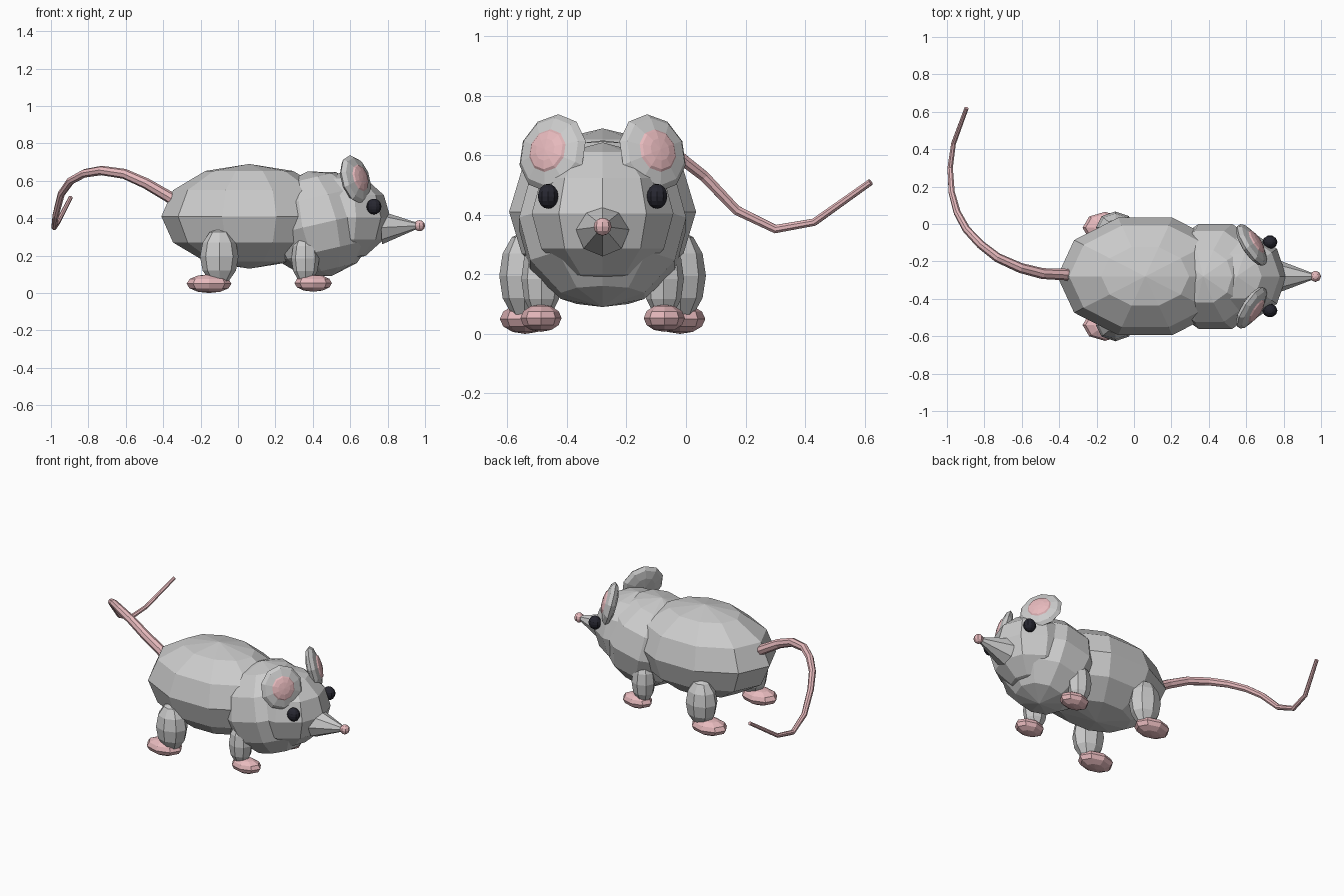
import bpy, bmesh
from math import radians, atan2
from mathutils import Matrix, Vector

if "Cube" in bpy.data.objects:
    bpy.data.objects.remove(bpy.data.objects["Cube"])

MID = -0.28  # y of the animal's plane of symmetry


def material(name, rgb):
    m = bpy.data.materials.new(name)
    m.diffuse_color = (*rgb, 1)
    m.use_nodes = True
    m.node_tree.nodes["Principled BSDF"].inputs["Base Color"].default_value = m.diffuse_color
    return m


PINK = material("pink skin", (0.80, 0.49, 0.51))
BLACK = material("black eye", (0.02, 0.02, 0.03))


def finish(bm, name, mat):
    mesh = bpy.data.meshes.new(name)
    bm.to_mesh(mesh)
    bm.free()
    ob = bpy.data.objects.new(name, mesh)
    bpy.context.collection.objects.link(ob)
    if mat:
        mesh.materials.append(mat)
    return ob


def ellipsoid(name, centre, radii, seg=10, rings=6, tilt=0, turn=0, mat=None):
    """Flat-faced ellipsoid with a vertex column on local +x; tilted about y, then turned about z."""
    bm = bmesh.new()
    bmesh.ops.create_uvsphere(bm, u_segments=seg, v_segments=rings, radius=1)
    v = min(bm.verts, key=lambda v: abs(v.co.z)).co
    align = Matrix.Rotation(-atan2(v.y, v.x), 4, 'Z')
    m = (Matrix.Translation(centre) @ Matrix.Rotation(radians(turn), 4, 'Z')
         @ Matrix.Rotation(radians(tilt), 4, 'Y') @ Matrix.Diagonal((*radii, 1)) @ align)
    bmesh.ops.transform(bm, matrix=m, verts=bm.verts)
    return finish(bm, name, mat)


# Torso, chest and head
ellipsoid("body", (0.06, MID, 0.41), (0.47, 0.33, 0.28))
ellipsoid("chest", (0.435, MID, 0.37), (0.30, 0.295, 0.287), tilt=-13)
ellipsoid("head", (0.55, MID, 0.405), (0.265, 0.25, 0.238))

# Snout cone with nose ball
bm = bmesh.new()
bmesh.ops.create_cone(bm, cap_ends=True, segments=8, radius1=0.09, radius2=0.014, depth=0.20)
axis = Vector((0.20, 0, 0.01)).to_track_quat('Z', 'Y').to_matrix().to_4x4()
bmesh.ops.transform(bm, matrix=Matrix.Translation((0.865, MID, 0.355)) @ axis, verts=bm.verts)
finish(bm, "snout", None)
ellipsoid("nose", (0.97, MID, 0.36), (0.03, 0.03, 0.03), seg=8, mat=PINK)

# Paired parts, one set per side
for label, s in (("left", 1), ("right", -1)):
    # Ears with pink inner discs
    ear = Vector((0.628, MID + s * 0.168, 0.607))
    turn = s * 33
    normal = Matrix.Rotation(radians(turn), 3, 'Z') @ Vector((0.966, 0, 0.259))
    ellipsoid(label + "_ear", ear, (0.135, 0.132, 0.04), tilt=75, turn=turn)
    ellipsoid(label + "_inner_ear", ear + normal * 0.03, (0.077, 0.075, 0.02),
              tilt=75, turn=turn, mat=PINK)
    # Eyes
    ellipsoid(label + "_eye", (0.727, MID + s * 0.183, 0.462), (0.04, 0.036, 0.042),
              rings=8, mat=BLACK)
    # Legs
    ellipsoid(label + "_front_leg", (0.36, MID + s * 0.205, 0.185), (0.075, 0.068, 0.135), seg=8)
    ellipsoid(label + "_hind_leg", (-0.10, MID + s * 0.262, 0.195), (0.103, 0.085, 0.15), seg=8)
    # Feet
    ellipsoid(label + "_front_foot", (0.402, MID + s * 0.207, 0.053), (0.10, 0.069, 0.046),
              seg=8, mat=PINK)
    ellipsoid(label + "_hind_foot", (-0.155, MID + s * 0.26, 0.05), (0.12, 0.085, 0.05),
              seg=8, mat=PINK)

# Tapering tail
path = [(-0.30, -0.28, 0.47), (-0.37, -0.27, 0.515), (-0.49, -0.265, 0.585),
        (-0.607, -0.235, 0.637), (-0.73, -0.18, 0.655), (-0.82, -0.11, 0.64),
        (-0.895, -0.03, 0.60), (-0.945, 0.06, 0.53), (-0.975, 0.17, 0.415),
        (-0.983, 0.30, 0.352), (-0.965, 0.43, 0.375), (-0.895, 0.62, 0.51)]
curve = bpy.data.curves.new("tail", 'CURVE')
curve.dimensions = '3D'
curve.bevel_depth = 0.033
curve.bevel_resolution = 2
curve.use_fill_caps = True
spline = curve.splines.new('POLY')
spline.points.add(len(path) - 1)
spline.use_smooth = False
for i, (pt, co) in enumerate(zip(spline.points, path)):
    pt.co = (*co, 1)
    pt.radius = 1 - 0.65 * i / (len(path) - 1)
curve.materials.append(PINK)
bpy.context.collection.objects.link(bpy.data.objects.new("tail", curve))
